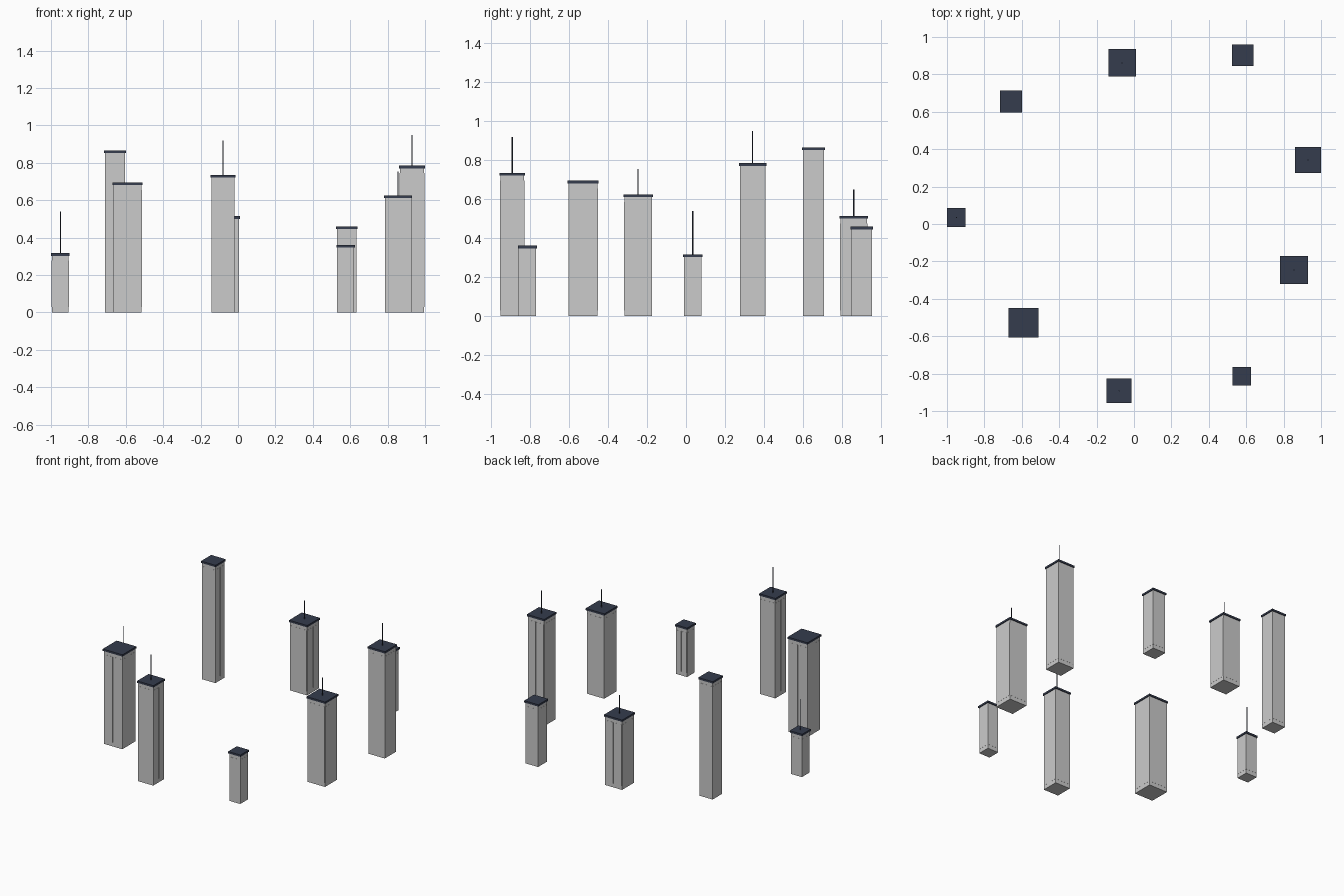
import bpy, bmesh
from mathutils import Matrix, Vector

if "Cube" in bpy.data.objects:
    bpy.data.objects.remove(bpy.data.objects["Cube"])

roof_mat = bpy.data.materials.new("dark_roof")
roof_mat.diffuse_color = (0.035, 0.045, 0.075, 1)
roof_mat.use_nodes = True
roof_mat.node_tree.nodes["Principled BSDF"].inputs["Base Color"].default_value = roof_mat.diffuse_color


def add_box(bm, centre, size):
    m = Matrix.Translation(centre) @ Matrix.Diagonal(Vector((*size, 1)))
    bmesh.ops.create_cube(bm, size=1, matrix=m)


def finish(name, bm, mat=None):
    me = bpy.data.meshes.new(name)
    bm.to_mesh(me)
    bm.free()
    ob = bpy.data.objects.new(name, me)
    bpy.context.collection.objects.link(ob)
    if mat:
        me.materials.append(mat)


# ring of towers: x, y, roof width, body height, antenna tip (0 = none)
towers = [
    (-0.658, 0.655, 0.117, 0.852, 0),
    (-0.064, 0.861, 0.147, 0.501, 0.65),
    (0.582, 0.902, 0.114, 0.445, 0),
    (0.930, 0.342, 0.140, 0.771, 0.95),
    (0.856, -0.246, 0.151, 0.611, 0.755),
    (0.575, -0.814, 0.099, 0.348, 0),
    (-0.080, -0.892, 0.132, 0.721, 0.92),
    (-0.590, -0.528, 0.160, 0.681, 0),
    (-0.950, 0.035, 0.100, 0.303, 0.54),
]
ROOF, LIP, SKIN = 0.014, 0.005, 0.0008

for i, (x, y, w, h, tip) in enumerate(towers, 1):
    b = w - 2 * LIP

    # tower shaft
    bm = bmesh.new()
    add_box(bm, (x, y, h / 2), (b, b, h))
    finish(f"tower_body_{i}", bm)

    # shallow facade panels, two per side
    bm = bmesh.new()
    z0, z1 = 0.03, h - 0.025
    pw = b / 2 - 0.004
    for s in (-1, 1):
        for t in (-1, 1):
            along, out = t * b / 4, s * b / 2
            zc, zh = (z0 + z1) / 2, z1 - z0
            add_box(bm, (x + along, y + out, zc), (pw, 2 * SKIN, zh))
            add_box(bm, (x + out, y + along, zc), (2 * SKIN, pw, zh))
    finish(f"facade_panels_{i}", bm)

    # overhanging roof slab
    bm = bmesh.new()
    add_box(bm, (x, y, h + ROOF / 2), (w, w, ROOF))
    finish(f"roof_slab_{i}", bm, roof_mat)

    # rooftop antenna
    if tip:
        bm = bmesh.new()
        base = h + ROOF / 2
        bmesh.ops.create_cone(bm, cap_ends=True, segments=6, radius1=0.003,
                              radius2=0.003, depth=tip - base,
                              matrix=Matrix.Translation((x, y, (tip + base) / 2)))
        finish(f"antenna_{i}", bm, roof_mat)
